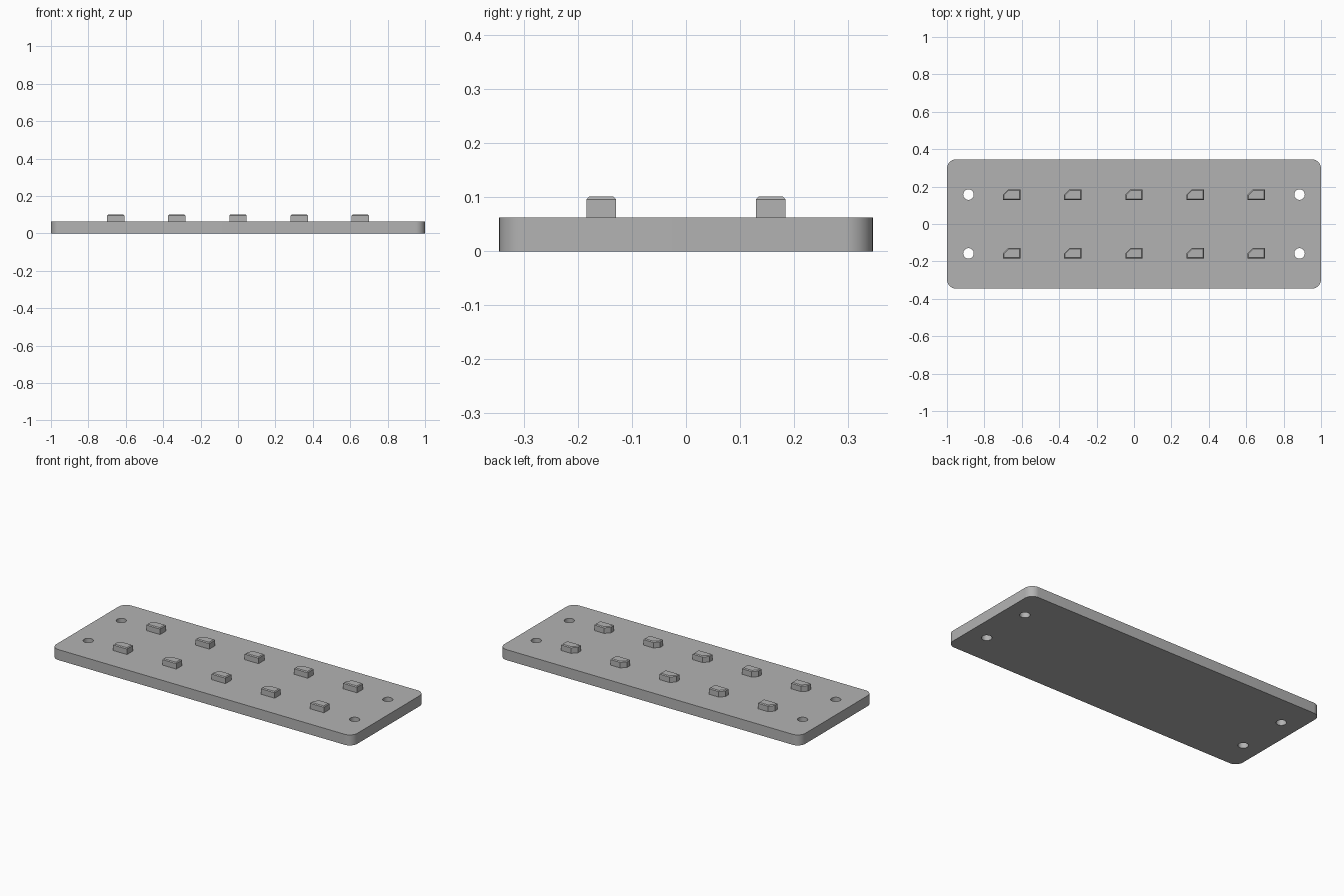
import bpy
import bmesh
from math import cos, sin, pi, radians
from mathutils import Vector

cube = bpy.data.objects.get("Cube")
if cube:
    bpy.data.objects.remove(cube, do_unlink=True)

HALF_X, HALF_Y, PLATE_TOP = 1.0, 0.346, 0.063
CORNER = 0.05
HOLE_X, ROW_Y, HOLE_R = 0.885, 0.157, 0.028
PEG_PITCH, PEG_HX, PEG_HY, PEG_TOP = 0.327, 0.046, 0.0275, 0.101
PEG_CUT, PEG_BEVEL = 0.027, 0.005

grey = bpy.data.materials.new("plain grey")
grey.use_nodes = True
grey.diffuse_color = (0.45, 0.45, 0.45, 1)
grey.node_tree.nodes["Principled BSDF"].inputs["Base Color"].default_value = grey.diffuse_color


def arc(cx, cy, r, start, sweep, steps, closed=False):
    count = steps if closed else steps + 1
    return [(cx + r * cos(start + sweep * i / steps),
             cy + r * sin(start + sweep * i / steps)) for i in range(count)]


def add_loop(bm, points, z):
    verts = [bm.verts.new((x, y, z)) for x, y in points]
    return [bm.edges.new((v, verts[i - 1])) for i, v in enumerate(verts)]


def extrude_up(bm, height):
    out = bmesh.ops.extrude_face_region(bm, geom=bm.faces[:], use_keep_orig=True)
    moved = [g for g in out["geom"] if isinstance(g, bmesh.types.BMVert)]
    bmesh.ops.translate(bm, verts=moved, vec=Vector((0, 0, height)))
    bmesh.ops.recalc_face_normals(bm, faces=bm.faces[:])


def finish(bm, name):
    mesh = bpy.data.meshes.new(name)
    bm.to_mesh(mesh)
    bm.free()
    mesh.materials.append(grey)
    obj = bpy.data.objects.new(name, mesh)
    bpy.context.collection.objects.link(obj)
    return obj


# Base plate: rounded outline with four through holes
bm = bmesh.new()
outline = []
for i, (sx, sy) in enumerate([(1, 1), (-1, 1), (-1, -1), (1, -1)]):
    outline += arc(sx * (HALF_X - CORNER), sy * (HALF_Y - CORNER),
                   CORNER, i * pi / 2, pi / 2, 10)
edges = add_loop(bm, outline, 0)
for sx in (-1, 1):
    for sy in (-1, 1):
        edges += add_loop(bm, arc(sx * HOLE_X, sy * ROW_Y, HOLE_R, 0, 2 * pi, 32, True), 0)
bmesh.ops.triangle_fill(bm, edges=edges, use_beauty=True, normal=(0, 0, 1))
extrude_up(bm, PLATE_TOP)
plate = finish(bm, "base_plate")
bpy.ops.object.select_all(action='DESELECT')
plate.select_set(True)
bpy.context.view_layer.objects.active = plate
bpy.ops.object.shade_smooth_by_angle(angle=radians(30))

# Locating peg: block with one cut corner and a bevelled top rim
bm = bmesh.new()
profile = [(-PEG_HX, -PEG_HY), (PEG_HX, -PEG_HY), (PEG_HX, PEG_HY),
           (PEG_CUT - PEG_HX, PEG_HY), (-PEG_HX, PEG_HY - PEG_CUT)]
bm.faces.new([bm.verts.new((x, y, PLATE_TOP - 0.01)) for x, y in profile])
extrude_up(bm, PEG_TOP - PLATE_TOP + 0.01)
rim = [e for e in bm.edges if all(v.co.z > PLATE_TOP for v in e.verts)]
bmesh.ops.bevel(bm, geom=rim, offset=PEG_BEVEL, segments=1, affect='EDGES')
first_peg = finish(bm, "peg")

# Two rows of five pegs sharing one mesh
for row, y in (("front", -ROW_Y), ("back", ROW_Y)):
    for i in range(5):
        peg = first_peg.copy()
        peg.name = f"{row}_peg_{i + 1}"
        peg.location = ((i - 2) * PEG_PITCH, y, 0)
        bpy.context.collection.objects.link(peg)
bpy.data.objects.remove(first_peg, do_unlink=True)
